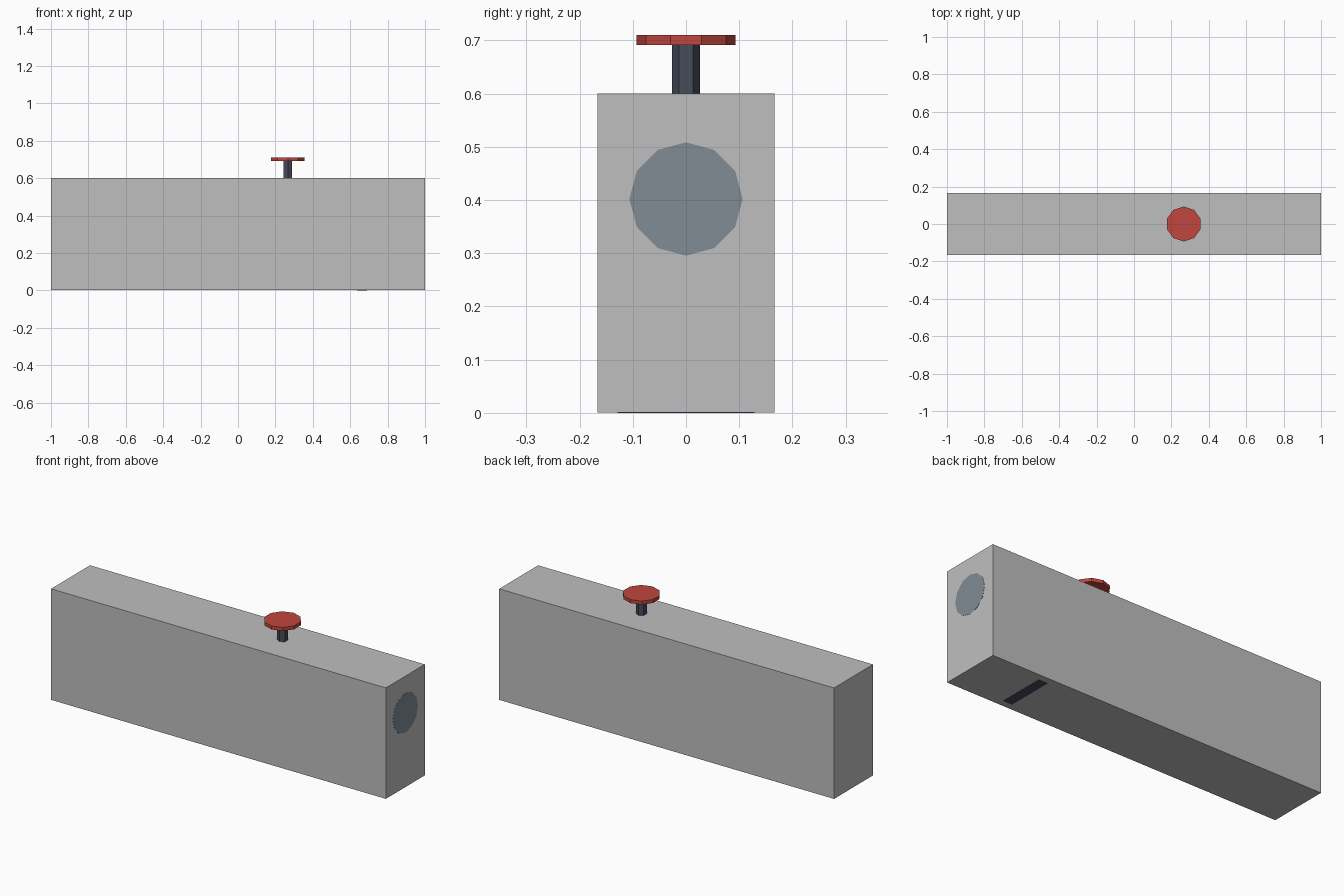
import bpy
import math

if "Cube" in bpy.data.objects:
    bpy.data.objects.remove(bpy.data.objects["Cube"])


def material(name, rgb):
    m = bpy.data.materials.new(name)
    m.diffuse_color = (*rgb, 1.0)
    m.use_nodes = True
    m.node_tree.nodes["Principled BSDF"].inputs["Base Color"].default_value = m.diffuse_color
    return m


GREY = material("light grey", (0.52, 0.52, 0.52))
RED = material("red", (0.53, 0.061, 0.048))
STEEL = material("blue grey", (0.22, 0.26, 0.30))
DARK = material("dark slate", (0.061, 0.072, 0.102))


def box(name, lo, hi, mat):
    bpy.ops.mesh.primitive_cube_add(size=1, location=[(a + b) / 2 for a, b in zip(lo, hi)])
    ob = bpy.context.object
    ob.name = name
    ob.scale = [b - a for a, b in zip(lo, hi)]
    bpy.ops.object.transform_apply(location=False, rotation=False, scale=True)
    ob.data.materials.append(mat)
    return ob


def prism(name, sides, radius, depth, centre, mat, rotation=(0, 0, 0)):
    bpy.ops.mesh.primitive_cylinder_add(vertices=sides, radius=radius, depth=depth,
                                        location=centre, rotation=rotation)
    ob = bpy.context.object
    ob.name = name
    ob.data.materials.append(mat)
    return ob


# Main body
box("body", (-1, -0.166, 0.001), (0.999, 0.166, 0.60), GREY)

# Round plate on the right end
prism("end_disc", 12, 0.1065, 0.004, (0.998, 0, 0.402), STEEL, (0, math.pi / 2, 0))

# Slot plate under the body
box("bottom_slot", (0.635, -0.129, 0.0), (0.689, 0.129, 0.004), DARK)

# Push button on top: hexagonal stem and ten-sided cap, corners facing +y and -y
prism("button_stem", 6, 0.0265, 0.10, (0.266, 0, 0.645), DARK)
prism("button_cap", 10, 0.0935, 0.019, (0.266, 0, 0.7005), RED)
